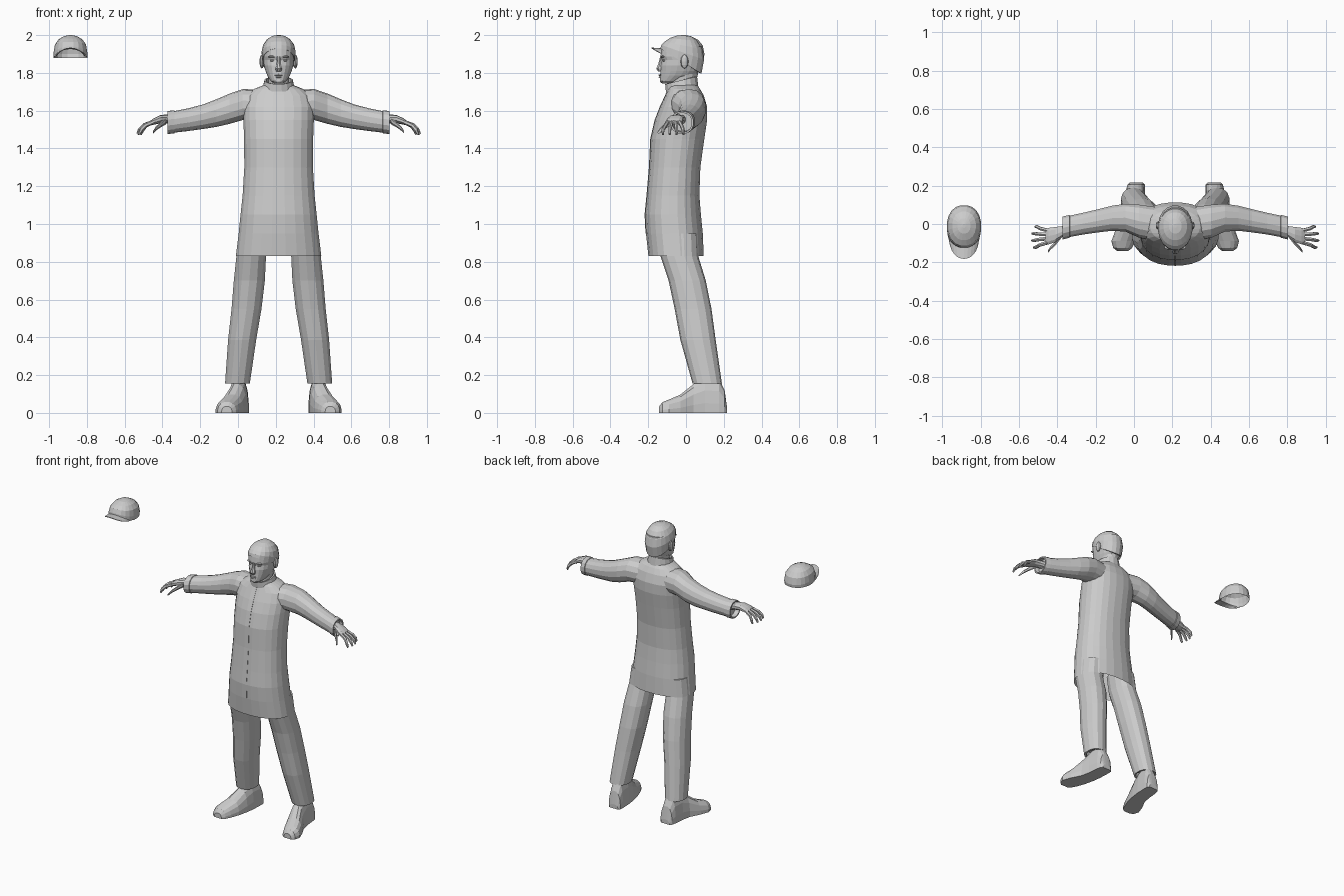
import bpy, bmesh, math
from mathutils import Vector

CX = 0.215      # centre line of the figure
CAPX = -0.887   # centre line of the separate cap


def finish(name, bm, x=CX, mirror=False, thick=0):
    bmesh.ops.recalc_face_normals(bm, faces=bm.faces)
    me = bpy.data.meshes.new(name)
    bm.to_mesh(me)
    bm.free()
    ob = bpy.data.objects.new(name, me)
    ob.location.x = x
    bpy.context.collection.objects.link(ob)
    if mirror:
        ob.modifiers.new("Mirror", 'MIRROR').use_mirror_merge = False
    if thick:
        ob.modifiers.new("Solid", 'SOLIDIFY').thickness = thick
    return ob


def sup(v, p):
    return math.copysign(abs(v) ** (2 / p), v)


def loft(name, rings, n=16, p=2.0, caps=(True, True), x=CX, mirror=False, floor=False):
    """Skin rings of (centre, u axis, v axis, front lift)."""
    bm = bmesh.new()
    loops = []
    for c, u, v, lift in rings:
        loop = []
        for i in range(n):
            a = 2 * math.pi * (i + 0.5) / n
            co = Vector(c) + Vector(u) * sup(math.cos(a), p) + Vector(v) * sup(math.sin(a), p)
            co.z += lift * max(0, -math.sin(a)) ** 2
            if floor:
                co.z = max(co.z, 0)
            loop.append(bm.verts.new(co))
        loops.append(loop)
    for a, b in zip(loops, loops[1:]):
        for i in range(n):
            j = (i + 1) % n
            bm.faces.new((a[i], a[j], b[j], b[i]))
    if caps[0]:
        bm.faces.new(loops[0])
    if caps[1]:
        bm.faces.new(loops[-1])
    return finish(name, bm, x, mirror)


def hr(z, x, rx, yf, yb, zb=None, lift=0):
    """Level ring; zb tilts its back to another height."""
    zb = z if zb is None else zb
    return ((x, (yf + yb) / 2, (z + zb) / 2), (rx, 0, 0), (0, (yb - yf) / 2, (zb - z) / 2), lift)


def xr(x, y, z, ry, rz, lean=0):
    """Upright ring across the x direction."""
    return ((x, y, z), (0, ry, 0), (lean, 0, rz), 0)


def blob(name, loc, size, mirror=False, seg=10):
    bm = bmesh.new()
    bmesh.ops.create_uvsphere(bm, u_segments=seg, v_segments=6, radius=1)
    for v in bm.verts:
        v.co = Vector(loc) + Vector(v.co[i] * size[i] for i in range(3))
    return finish(name, bm, CX, mirror)


# Coat body, open at the hem
coat = [(.83, .228, -.20, .095), (.95, .213, -.213, .09), (1.05, .203, -.218, .08),
        (1.15, .192, -.208, .072), (1.3, .183, -.195, .077), (1.45, .184, -.188, .098),
        (1.55, .188, -.165, .113), (1.62, .19, -.138, .113), (1.68, .175, -.11, .095),
        (1.715, .13, -.095, .075), (1.735, .08, -.09, .06)]
loft("coat", [hr(z, 0, rx, f, b) for z, rx, f, b in coat], 24, 2.25, (False, True))

# Front fastening strip following the coat front
loft("coat_front_strip", [hr(z, 0, .006, f - .003, f + .008) for z, rx, f, b in coat[1:]], 4, 2)

# Collar, with an inner wall
loft("collar", [hr(1.70, 0, .088, -.108, .068, 1.72), hr(1.74, 0, .076, -.112, .06, 1.782),
                hr(1.74, 0, .066, -.102, .05, 1.782), hr(1.71, 0, .064, -.095, .045, 1.74)],
     16, 2, (False, False))

# Sleeves with cuffs
loft("sleeve", [xr(.10, .0, 1.63, .09, .082), xr(.19, .015, 1.632, .088, .082),
                xr(.26, .033, 1.610, .074, .08), xr(.33, .03, 1.587, .067, .073),
                xr(.40, .017, 1.568, .062, .065), xr(.48, .002, 1.552, .058, .06),
                xr(.55, -.012, 1.541, .057, .057), xr(.552, -.012, 1.541, .061, .061),
                xr(.588, -.021, 1.537, .061, .061), xr(.588, -.021, 1.537, .052, .052),
                xr(.56, -.016, 1.54, .05, .05)], 14, 2.2, mirror=True)

# Hands
loft("palm", [xr(.55, -.028, 1.552, .03, .026), xr(.59, -.04, 1.556, .03, .024),
              xr(.625, -.055, 1.555, .041, .022), xr(.66, -.063, 1.543, .045, .017),
              xr(.678, -.065, 1.535, .04, .012)], 10, 2.3, mirror=True)
for i in range(4):
    y0, y1 = -.034 - .021 * i, -.014 - .036 * i
    reach = (.062, .078, .08, .07)[i]
    loft("finger", [xr(.665, y0, 1.54, .011, .011, .004),
                    xr(.672 + reach * .5, (y0 + y1) / 2, 1.522, .010, .010, .006),
                    xr(.672 + reach * .8, y1, 1.498, .009, .009, .007),
                    xr(.668 + reach, y1, 1.475, .006, .005, .005)], 6, mirror=True)
loft("thumb", [xr(.595, -.06, 1.546, .016, .018), xr(.625, -.10, 1.525, .013, .014),
               xr(.65, -.125, 1.505, .011, .011), xr(.665, -.145, 1.485, .007, .007)],
     6, mirror=True)

# Trouser legs, hollow at the ankle
legs = [(.95, .13, .08, -.14, .06), (.83, .145, .08, -.135, .065), (.7, .155, .084, -.092, .105),
        (.55, .17, .081, -.06, .135), (.387, .193, .076, -.03, .157), (.155, .218, .067, .035, .19),
        (.155, .216, .056, .05, .178), (.2, .216, .054, .045, .175)]
loft("trouser_leg", [hr(*r) for r in legs], 14, 2.3, mirror=True)

# Shoes: half-round sections from heel to toe, flat on the ground
shoe = [(.217, .203, .034, .03), (.205, .204, .046, .12), (.175, .207, .05, .185), (.10, .212, .052, .19),
        (.04, .222, .054, .155), (-.03, .248, .064, .098), (-.09, .27, .064, .072),
        (-.125, .274, .05, .058), (-.142, .274, .028, .035)]
loft("shoe", [((x, y, 0), (w, 0, 0), (0, 0, h), 0) for y, x, w, h in shoe], 16, 2.5,
     mirror=True, floor=True)

# Neck and head
loft("neck", [hr(1.69, 0, .058, -.085, .045), hr(1.76, 0, .055, -.085, .055),
              hr(1.80, 0, .058, -.085, .065)], 14)
face = [(1.745, .024, -.128, -.065), (1.757, .042, -.139, -.02), (1.785, .06, -.138, .05),
        (1.81, .07, -.136, .073), (1.84, .079, -.135, .085), (1.868, .081, -.128, .089),
        (1.888, .083, -.136, .09), (1.94, .082, -.13, .086)]
loft("head", [hr(z, 0, w, f, b) for z, w, f, b in face], 20, 2.15)

# Domed crown shared by the hair and the cap
dome = [(.0905, -.132, .097), (.083, -.115, .088), (.062, -.085, .062), (.034, -.05, .03)]
hair_z = [(1.948, 1.87), (1.966, 1.925), (1.985, 1.968), (1.997, 1.993)]
loft("hair", [hr(1.93, 0, .08, -.125, .07, 1.80), hr(1.93, 0, .087, -.137, .083, 1.795)] +
     [hr(zf, 0, w, f, b, zb) for (w, f, b), (zf, zb) in zip(dome, hair_z)] +
     [hr(2.0, 0, .008, -.02, .0)], 20, 2.1, (False, True))

# Face details
loft("nose", [hr(1.886, 0, .009, -.138, -.12), hr(1.85, 0, .011, -.147, -.12),
              hr(1.822, 0, .019, -.159, -.12), hr(1.808, 0, .014, -.149, -.12)], 8)
blob("ear", (.089, -.008, 1.86), (.013, .021, .037), True)
blob("eye", (.032, -.116, 1.866), (.015, .009, .007), True)
blob("brow", (.034, -.122, 1.886), (.024, .011, .006), True)
blob("upper_lip", (0, -.137, 1.788), (.023, .009, .005))
blob("lower_lip", (0, -.136, 1.778), (.019, .009, .005))
blob("chin", (0, -.127, 1.758), (.026, .012, .012))

# Cap crown, open below and arched at the front
cap_rings = [(.09, -.125, .096, 1.88, 1.88, .05), (.09, -.124, .099, 1.915, 1.90, .025),
             (.083, -.113, .09, 1.955, 1.945, .01), (.062, -.085, .065, 1.982, 1.975, 0),
             (.034, -.05, .03, 1.996, 1.993, 0), (.008, -.02, 0, 2.0, 2.0, 0)]
loft("cap_crown", [hr(zf, 0, w, f, b, zb, l) for w, f, b, zf, zb, l in cap_rings],
     20, 2.2, (False, True), CAPX)

# Cap brim, curved down at both sides
bm = bmesh.new()
rows = []
for i in range(13):
    a = math.radians(-78 + 13 * i)
    c, s = math.cos(a), math.sin(a)
    yi = -.02 - .104 * c ** .8
    z = 1.88 + .05 * c ** 1.4
    reach = .058 * c ** .35
    rows.append([bm.verts.new((.089 * s * (1 - .1 * t), yi - reach * t, z + .004 * t * c))
                 for t in (0, .5, 1)])
for a, b in zip(rows, rows[1:]):
    for k in range(2):
        bm.faces.new((a[k], a[k + 1], b[k + 1], b[k]))
finish("cap_brim", bm, CAPX, thick=.004)
